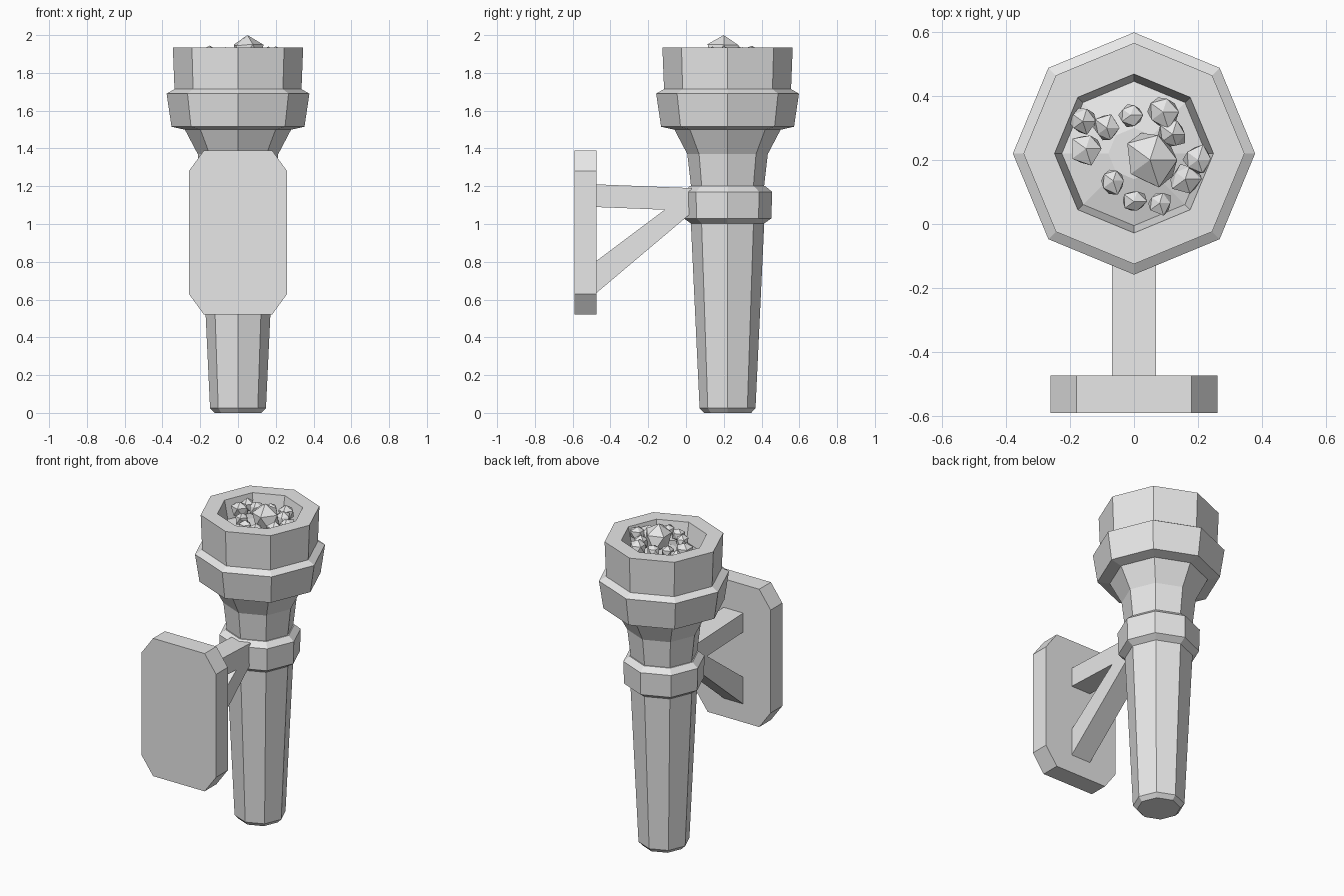
import bpy, bmesh, math, random
from mathutils import Vector

cube = bpy.data.objects.get("Cube")
if cube:
    bpy.data.objects.remove(cube, do_unlink=True)

random.seed(4)
AXIS_Y = 0.22   # centre line of the torch
SIDES = 8

stone = bpy.data.materials.new("light_grey")
stone.use_nodes = True
grey = (0.8, 0.8, 0.8, 1)
stone.diffuse_color = grey
stone.node_tree.nodes["Principled BSDF"].inputs["Base Color"].default_value = grey


def finish(name, bm):
    """Turn a bmesh into a flat-shaded object."""
    bmesh.ops.recalc_face_normals(bm, faces=bm.faces)
    mesh = bpy.data.meshes.new(name)
    bm.to_mesh(mesh)
    bm.free()
    mesh.materials.append(stone)
    obj = bpy.data.objects.new(name, mesh)
    bpy.context.collection.objects.link(obj)
    return obj


def lathe(name, profile):
    """Octagonal solid from (radius, height) pairs, capped at both ends."""
    bm = bmesh.new()
    rings = []
    for r, z in profile:
        angles = [math.tau * i / SIDES for i in range(SIDES)]
        rings.append([bm.verts.new((r * math.cos(a), AXIS_Y + r * math.sin(a), z))
                      for a in angles])
    for low, high in zip(rings, rings[1:]):
        for i in range(SIDES):
            j = (i + 1) % SIDES
            bm.faces.new((low[i], low[j], high[j], high[i]))
    bm.faces.new(rings[0])
    bm.faces.new(rings[-1])
    return finish(name, bm)


def prism(name, points, offset):
    """Extrude a flat outline along an offset vector."""
    bm = bmesh.new()
    face = bm.faces.new([bm.verts.new(p) for p in points])
    moved = bmesh.ops.extrude_face_region(bm, geom=[face])["geom"]
    verts = [v for v in moved if isinstance(v, bmesh.types.BMVert)]
    bmesh.ops.translate(bm, verts=verts, vec=offset)
    # the extrusion keeps the starting face, so the solid is closed
    return finish(name, bm)


# Torch body
lathe("handle", [(0.125, 0), (0.148, 0.025), (0.195, 1.02)])
lathe("collar", [(0.19, 1.0), (0.232, 1.03), (0.236, 1.17), (0.2, 1.2)])
lathe("neck", [(0.19, 1.17), (0.213, 1.37), (0.292, 1.52)])
lathe("cup_band", [(0.285, 1.5), (0.352, 1.515), (0.378, 1.69), (0.335, 1.715)])
lathe("cup", [(0.325, 1.6), (0.336, 1.71), (0.345, 1.935),
              (0.248, 1.935), (0.225, 1.82), (0.08, 1.86)])

# Wall plate with cut corners
outline = [(0.18, 1.39), (0.26, 1.28), (0.26, 0.63), (0.18, 0.52)]
outline += [(-x, z) for x, z in reversed(outline)]
prism("wall_plate", [(x, -0.59, z) for x, z in outline], (0, 0.117, 0))

# Bracket arm and diagonal brace
HALF = 0.068
arm = [(-0.48, 1.09), (-0.48, 1.21), (0.03, 1.19), (0.03, 1.07)]
brace = [(-0.48, 0.63), (-0.48, 0.8), (-0.08, 1.1), (0.03, 1.13), (0.03, 1.06)]
for name, side in (("bracket_arm", arm), ("bracket_brace", brace)):
    prism(name, [(-HALF, y, z) for y, z in side], (2 * HALF, 0, 0))

# Coals: x, y, size
coals = [(-0.15, 0.235, 0.055), (-0.16, 0.32, 0.045), (-0.085, 0.3, 0.045),
         (-0.01, 0.34, 0.04), (0.09, 0.35, 0.055), (0.12, 0.28, 0.05),
         (0.16, 0.14, 0.05), (0.2, 0.2, 0.05), (-0.065, 0.135, 0.045),
         (0, 0.07, 0.04), (0.08, 0.065, 0.042), (0.05, 0.2, 0.088)]
for n, (x, y, size) in enumerate(coals, 1):
    top = 2.0 if size > 0.08 else 1.9 + size * 0.8
    bm = bmesh.new()
    bmesh.ops.create_icosphere(bm, subdivisions=1, radius=size)
    for v in bm.verts:
        v.co *= random.uniform(0.8, 1.15)
    lift = top - max(v.co.z for v in bm.verts)
    bmesh.ops.translate(bm, verts=bm.verts, vec=Vector((x, y, lift)))
    finish(f"coal_{n}", bm)
